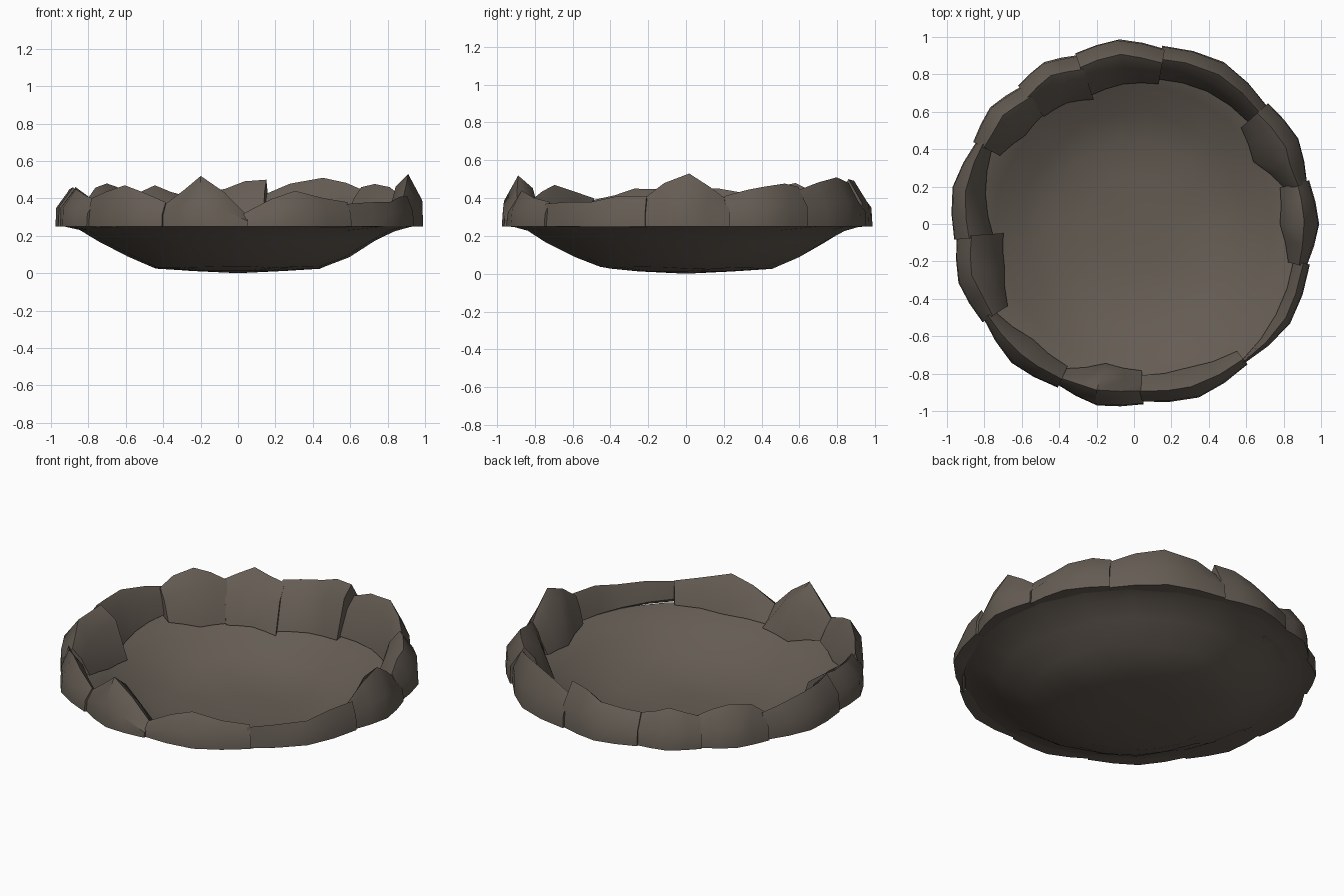
import bpy, bmesh, math, random
from mathutils import Vector

if "Cube" in bpy.data.objects:
    bpy.data.objects.remove(bpy.data.objects["Cube"])
random.seed(4)

stone = bpy.data.materials.new("dark brown stone")
stone.diffuse_color = (0.130, 0.108, 0.088, 1)
stone.use_nodes = True
stone.node_tree.nodes["Principled BSDF"].inputs["Base Color"].default_value = stone.diffuse_color

PROFILE = [(0, 0.005), (0.25, 0.012), (0.45, 0.03), (0.6, 0.09),
           (0.74, 0.17), (0.84, 0.23), (0.93, 0.25)]


def bowl_z(r):
    for (r0, z0), (r1, z1) in zip(PROFILE, PROFILE[1:]):
        if r <= r1:
            return z0 + (z1 - z0) * (r - r0) / (r1 - r0)
    return 0.25


def polar(r, deg, z):
    a = math.radians(deg)
    return Vector((r * math.cos(a), r * math.sin(a), z))


def along(vals, t):
    k = min(int(t * 2), 1)
    return vals[k] + (vals[k + 1] - vals[k]) * (t * 2 - k)


def finish(bm, name, angle):
    bmesh.ops.recalc_face_normals(bm, faces=bm.faces)
    me = bpy.data.meshes.new(name)
    bm.to_mesh(me)
    bm.free()
    me.materials.append(stone)
    ob = bpy.data.objects.new(name, me)
    bpy.context.collection.objects.link(ob)
    bpy.ops.object.select_all(action='DESELECT')
    ob.select_set(True)
    bpy.context.view_layer.objects.active = ob
    bpy.ops.object.shade_smooth_by_angle(angle=math.radians(angle))


# shallow, slightly lumpy basin
bm = bmesh.new()
N = 22
centre = bm.verts.new((0, 0, 0))
rings = []
for r, z in PROFILE[1:]:
    wob = 0.01 if 0.3 < r < 0.9 else 0.0
    rings.append([bm.verts.new(polar(r + random.uniform(-wob, wob), 360 * i / N,
                                     z + random.uniform(-wob, wob) * 0.7)) for i in range(N)])
for i in range(N):
    j = (i + 1) % N
    bm.faces.new((centre, rings[0][i], rings[0][j]))
    for a, b in zip(rings, rings[1:]):
        bm.faces.new((a[i], b[i], b[j], a[j]))
finish(bm, "basin", 50)

# rim rocks: start angle, inner radius at start and middle, crest start / middle / end
ROCKS = [
    (-14, .85, .78, (.40, .53, .39)),
    (13, .83, .72, (.41, .46, .46)),
    (41, .82, .81, (.44, .51, .42)),
    (80, .76, .75, (.50, .45, .42)),
    (108, .70, .74, (.41, .47, .41)),
    (129, .76, .75, (.41, .48, .40)),
    (152, .86, .81, (.40, .45, .46)),
    (184, .70, .73, (.46, .45, .39)),
    (212, .88, .82, (.40, .47, .38)),
    (244, .86, .76, (.36, .52, .31)),
    (272, .81, .82, (.32, .44, .38)),
    (308, .93, .90, (.37, .38, .41)),
]

for n, (a0, ri0, ri_mid, crest) in enumerate(ROCKS):
    nxt = ROCKS[(n + 1) % len(ROCKS)]
    a1 = nxt[0] + (360 if n == len(ROCKS) - 1 else 0) + 1
    inner = (ri0, ri_mid, (nxt[1] + ri_mid) / 2)
    outer = (0.95, 0.99, 0.965)
    bm = bmesh.new()
    sections = []
    for s in range(5):
        t = s / 4
        ang = a0 + (a1 - a0) * t
        h = along(crest, t) + (random.uniform(-0.01, 0.02) if s in (1, 3) else 0)
        ri, ro = along(inner, t), along(outer, t)
        w = ro - ri
        # outer foot, outer face, crest, inner shoulder, inner foot, underside
        pts = [(ro, 0.25),
               (ro - 0.005, 0.25 + (h - 0.25) * 0.5),
               (ro - min(0.08, w * 0.4), h),
               (ri + w * 0.3, h - 0.045 - 0.10 * w),
               (ri, bowl_z(ri) + 0.02),
               (max(0.88, ri + 0.02), 0.247)]
        sec = []
        for k, (r, z) in enumerate(pts):
            jitter = 1.2 if k in (1, 2, 3) and 0 < s < 4 else 0
            sec.append(bm.verts.new(polar(r, ang + random.uniform(-1, 1) * jitter, z)))
        sections.append(sec)
    for a, b in zip(sections, sections[1:]):
        for k in range(6):
            m = (k + 1) % 6
            bm.faces.new((a[k], a[m], b[m], b[k]))
    bm.faces.new(sections[0])
    bm.faces.new(sections[-1])
    finish(bm, "rim_rock_%d" % (n + 1), 40)
